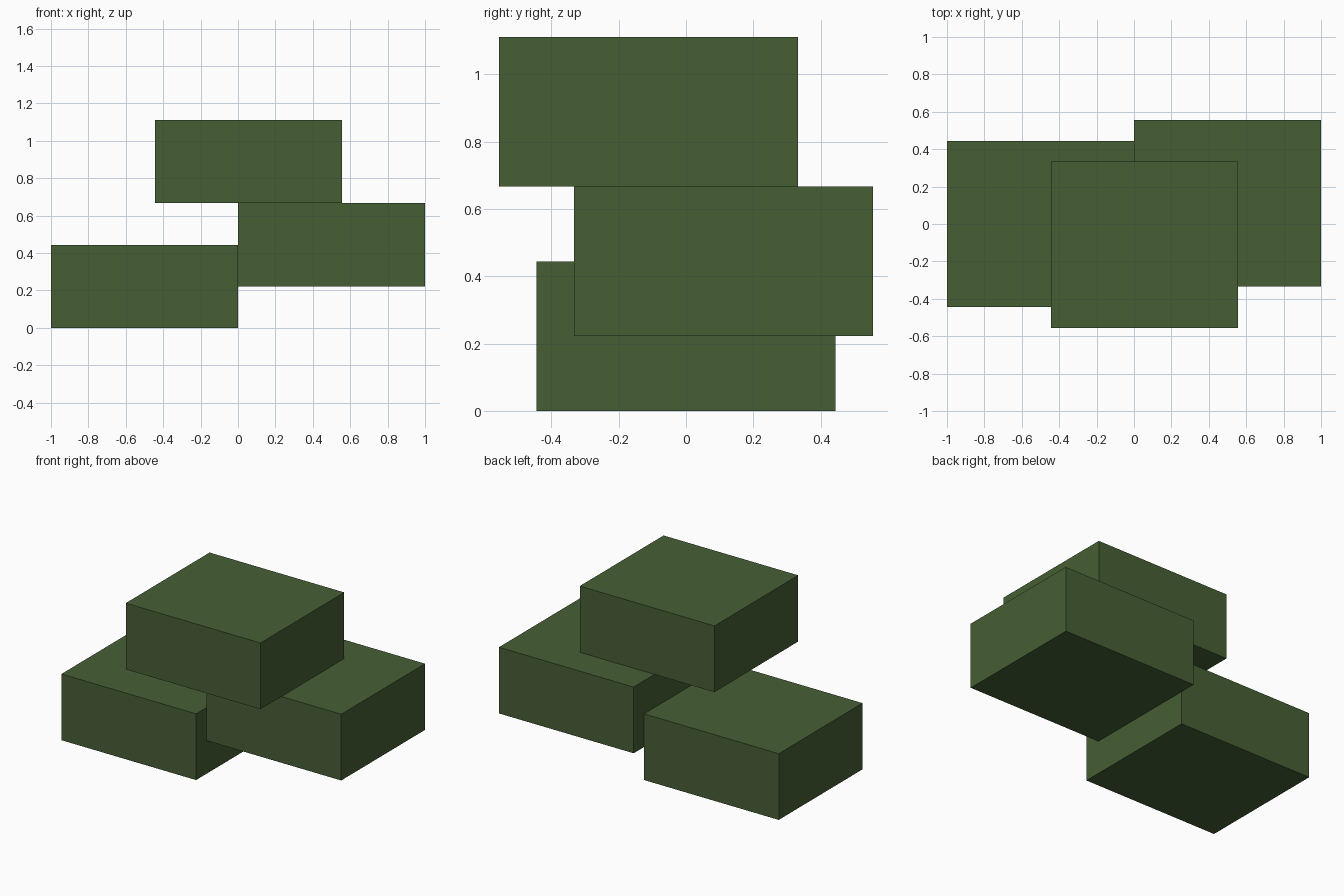
import bpy
from mathutils import Vector

default_cube = bpy.data.objects.get("Cube")
if default_cube:
    bpy.data.objects.remove(default_cube, do_unlink=True)

# Single matte green
green = bpy.data.materials.new("dark_moss_green")
green.use_nodes = True
colour = (0.061, 0.114, 0.035, 1.0)
green.diffuse_color = colour
bsdf = next(n for n in green.node_tree.nodes if n.type == "BSDF_PRINCIPLED")
bsdf.inputs["Base Color"].default_value = colour

# All three blocks share one size, laid out on a grid of ninths
UNIT = 1 / 9
SIZE = Vector((9, 8, 4)) * UNIT


def add_block(name, corner):
    """Add a block whose lowest left-front corner sits at the grid point."""
    centre = Vector(corner) * UNIT + SIZE / 2
    bpy.ops.mesh.primitive_cube_add(size=1, location=centre)
    block = bpy.context.object
    block.name = name
    block.scale = SIZE
    bpy.ops.object.transform_apply(location=False, rotation=False, scale=True)
    block.data.materials.append(green)


add_block("lower_block", (-9, -4, 0))
add_block("middle_block", (0, -3, 2))
add_block("top_block", (-4, -5, 6))
